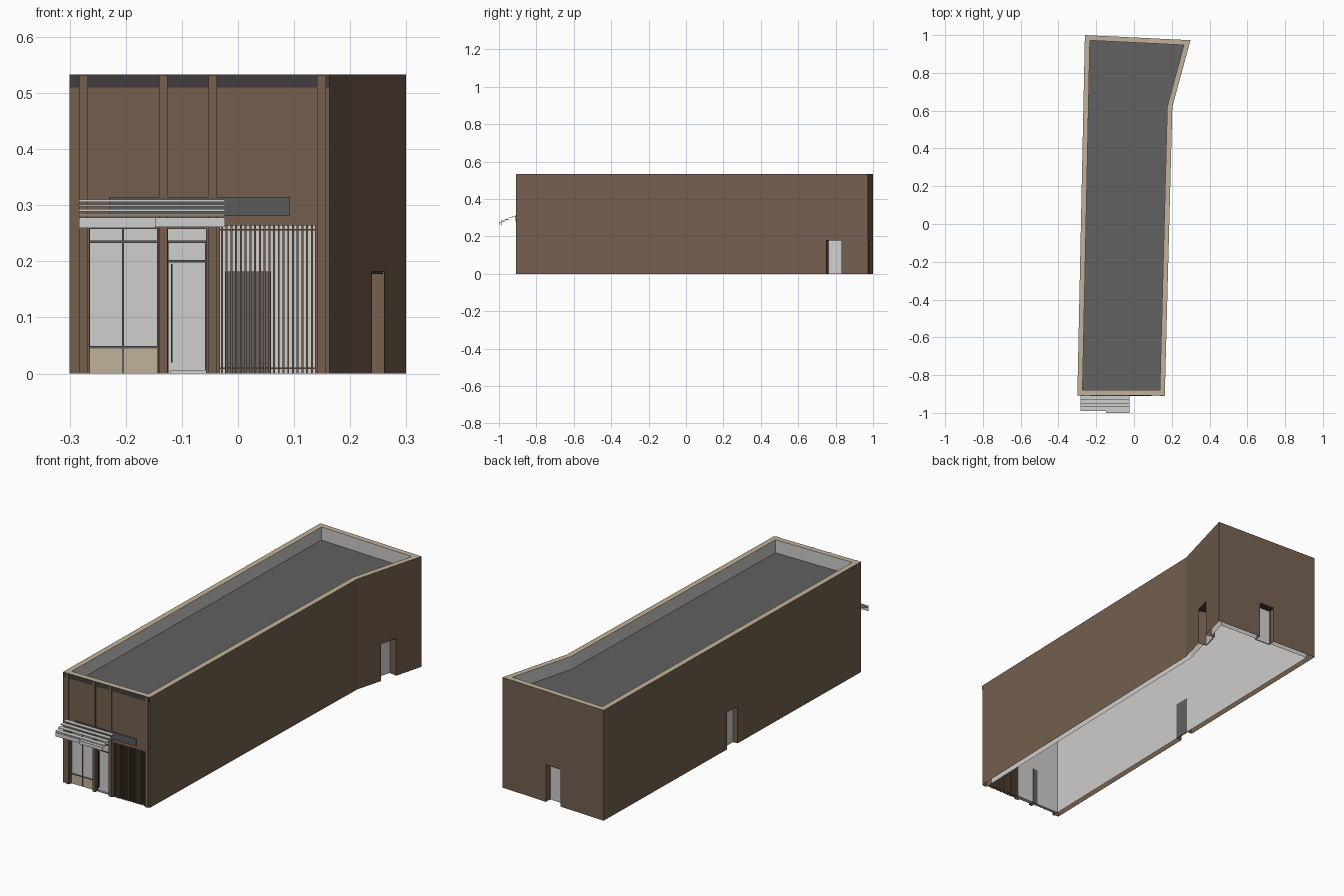
import bpy, bmesh, math
from mathutils import Vector, Matrix

cube = bpy.data.objects.get("Cube")
if cube:
    bpy.data.objects.remove(cube)


def material(name, r, g, b):
    m = bpy.data.materials.new(name)
    m.use_nodes = True
    col = [(c / 255) ** 2.2 for c in (r, g, b)] + [1]
    m.diffuse_color = col
    bsdf = m.node_tree.nodes["Principled BSDF"]
    bsdf.inputs["Base Color"].default_value = col
    bsdf.inputs["Roughness"].default_value = 0.9
    return m


BROWN = material("brown render", 116, 96, 80)
GREY = material("pale grey", 206, 205, 203)
BEIGE = material("beige stone", 192, 176, 152)
DECK = material("dark grey", 97, 97, 97)
BAND = material("charcoal band", 68, 63, 64)
FRAME = material("slate frame", 90, 92, 93)


def finish(name, bm, mats):
    bmesh.ops.recalc_face_normals(bm, faces=bm.faces)
    me = bpy.data.meshes.new(name)
    bm.to_mesh(me)
    bm.free()
    for m in mats:
        me.materials.append(m)
    ob = bpy.data.objects.new(name, me)
    bpy.context.collection.objects.link(ob)
    return ob


def boxes(name, mat, spans, turn=Matrix()):
    """One object from boxes given as (x0, x1, y0, y1, z0, z1)."""
    bm = bmesh.new()
    for x0, x1, y0, y1, z0, z1 in spans:
        place = (turn @ Matrix.Translation(((x0 + x1) / 2, (y0 + y1) / 2, (z0 + z1) / 2))
                 @ Matrix.Diagonal((x1 - x0, y1 - y0, z1 - z0, 1)))
        bmesh.ops.create_cube(bm, size=1, matrix=place)
    return finish(name, bm, [mat])


# Footprint, counter-clockwise from the front left corner of the plan
FRONT, TOP, THICK = -0.906, 0.533, 0.027
outer = [Vector(p) for p in ((-0.3, FRONT), (0.163, FRONT), (0.203, 0.62), (0.299, 0.973), (-0.26, 1.0))]


def inset(points, d):
    result = []
    for i, p in enumerate(points):
        a = (p - points[i - 1]).normalized()
        b = (points[(i + 1) % len(points)] - p).normalized()
        na, nb = Vector((-a.y, a.x)), Vector((-b.y, b.x))
        result.append(p + (na + nb) * d / (1 + na.dot(nb)))
    return result


inner = inset(outer, THICK)

# Wall ring: brown outside, pale inside, beige coping on top
bm = bmesh.new()
rings = [[bm.verts.new((p.x, p.y, z)) for p in pts]
         for pts, z in ((outer, 0), (outer, TOP), (inner, TOP), (inner, 0))]
for k, slot in enumerate((0, 2, 1, 0)):
    lo, hi = rings[k], rings[(k + 1) % 4]
    for i in range(len(outer)):
        j = (i + 1) % len(outer)
        bm.faces.new((lo[i], lo[j], hi[j], hi[i])).material_index = slot
walls = finish("walls", bm, [BROWN, GREY, BEIGE])

# Roof deck sunk behind the parapet
bm = bmesh.new()
deck = bm.faces.new([bm.verts.new((p.x, p.y, 0.465)) for p in inset(outer, THICK - 0.002)])
up = bmesh.ops.extrude_face_region(bm, geom=[deck])
bmesh.ops.translate(bm, vec=(0, 0, 0.005), verts=[v for v in up["geom"] if isinstance(v, bmesh.types.BMVert)])
finish("roof_deck", bm, [DECK])

cutters = []


def cut(cutter):
    mod = walls.modifiers.new(cutter.name, "BOOLEAN")
    mod.operation, mod.object, mod.solver = "DIFFERENCE", cutter, "EXACT"
    cutter.hide_render = True
    cutters.append(cutter)


# Plain service doors in recesses through the side and back walls
def service_door(name, edge, along, width, depth):
    a, b = outer[edge], outer[(edge + 1) % len(outer)]
    p, d = a.lerp(b, along), b - a
    turn = Matrix.Translation((p.x, p.y, 0)) @ Matrix.Rotation(math.atan2(d.y, d.x), 4, "Z")
    w = width / 2
    cut(boxes(name + "_cutter", BROWN, [(-w, w, -0.05, 0.06, -0.1, 0.182)], turn))
    boxes(name, GREY, [(-w, w, depth, depth + 0.003, 0, 0.178)], turn)
    boxes(name + "_lining", DECK, [(-w, w, depth + 0.003, depth + 0.005, 0, 0.182)], turn)
    boxes(name + "_head", BAND, [(-w, w, 0.003, depth + 0.003, 0.177, 0.182)], turn)
    if depth > THICK:
        boxes(name + "_jambs", BROWN, [(s * w - 0.001, s * w + 0.001, THICK - 0.002, depth + 0.005, 0, 0.182)
                                       for s in (-1, 1)], turn)


service_door("side_door", 2, 0.485, 0.085, 0.04)
service_door("back_door", 3, 0.5, 0.08, 0.032)
service_door("far_side_door", 4, 0.5, 0.077, 0.023)

# Street front openings: window, entrance, gate
for name, x0, x1, top in (("window", -0.265, -0.143, 0.258),
                          ("entrance", -0.125, -0.057, 0.258),
                          ("gate", -0.032, 0.137, 0.264)):
    cut(boxes(name + "_cutter", BROWN, [(x0, x1, -1, -0.8, -0.1, top)]))

# Bake the openings, then leave the wall cavity open underneath
bm = bmesh.new()
bm.from_object(walls, bpy.context.evaluated_depsgraph_get())
under = [f for f in bm.faces if f.calc_center_median().z < 0.001]
bmesh.ops.delete(bm, geom=under, context="FACES")
walls.modifiers.clear()
bm.to_mesh(walls.data)
bm.free()
for c in cutters:
    bpy.data.objects.remove(c)

# Full-height pilasters and dark top band
boxes("pilasters", BROWN, [(x, x + 0.0155, -0.910, FRONT + 0.002, 0, TOP - 0.001)
                           for x in (-0.283, -0.141, -0.053, 0.141)])
boxes("top_band", BAND, [(-0.3, 0.163, FRONT - 0.001, FRONT + 0.004, 0.51, TOP - 0.001)])
boxes("sign_board", FRAME, [(-0.23, 0.093, -0.911, FRONT, 0.281, 0.315)])

# Shop window with beige base panel
G0, G1 = -0.892, -0.884
boxes("window_glass", GREY, [(-0.265, -0.143, G0, G1, 0.046, 0.258)])
boxes("window_base", BEIGE, [(-0.265, -0.143, G0 - 0.002, G1, 0, 0.046)])
boxes("window_frame", FRAME,
      [(-0.207, -0.203, G0 - 0.004, G1, 0, 0.258)]
      + [(x, x + 0.0015, G0 - 0.004, G1, 0, 0.258) for x in (-0.265, -0.1445)]
      + [(-0.265, -0.143, G0 - 0.004, G1, z, z + 0.004) for z in (0.045, 0.233)])

# Entrance door with transom lights
boxes("entrance_glass", GREY, [(-0.125, -0.057, G0, G1, 0, 0.258)])
boxes("entrance_frame", FRAME,
      [(-0.125, -0.057, G0 - 0.004, G1, z, z + 0.004) for z in (0.198, 0.233)]
      + [(x, x + 0.0015, G0 - 0.004, G1, 0, 0.235) for x in (-0.125, -0.0585)])
boxes("entrance_handle", BAND, [(-0.119, -0.1165, G0 - 0.008, G0, 0.02, 0.195)])
boxes("entrance_sill", GREY, [(-0.12, -0.057, G0 - 0.006, G0, 0, 0.005)])

# Plain lining indoors behind the window and entrance
boxes("front_lining", GREY, [(-0.273, -0.05, G1, -0.879, 0, 0.27)])
boxes("lining_door", DECK, [(-0.15, -0.123, -0.879, -0.877, 0, 0.18)])

# Open gate of deep upright fins, with end rails
COUNT = 20
pitch = 0.169 / COUNT
boxes("gate_fins", BROWN, [(-0.0305 + i * pitch, -0.027 + i * pitch, -0.903, -0.88, 0, 0.264)
                           for i in range(COUNT)])
boxes("gate_rails", BROWN, [(-0.032, 0.137, -0.894, -0.89, z, z + 0.003) for z in (0.008, 0.255)])

# Stepped louvre awning with a two-part fascia
boxes("awning_slats", GREY, [(-0.283, -0.023, -0.929 - i * 0.02, -0.908 - i * 0.02,
                              0.306 - i * 0.0085, 0.310 - i * 0.0085) for i in range(4)])
boxes("awning_fascia", GREY, [(-0.283, -0.148, -0.99, -0.987, 0.259, 0.277),
                              (-0.283, -0.148, -0.99, -0.985, 0.275, 0.278),
                              (-0.148, -0.023, -1.0, -0.985, 0.275, 0.278),
                              (-0.148, -0.023, -1.0, -0.997, 0.261, 0.276)])
